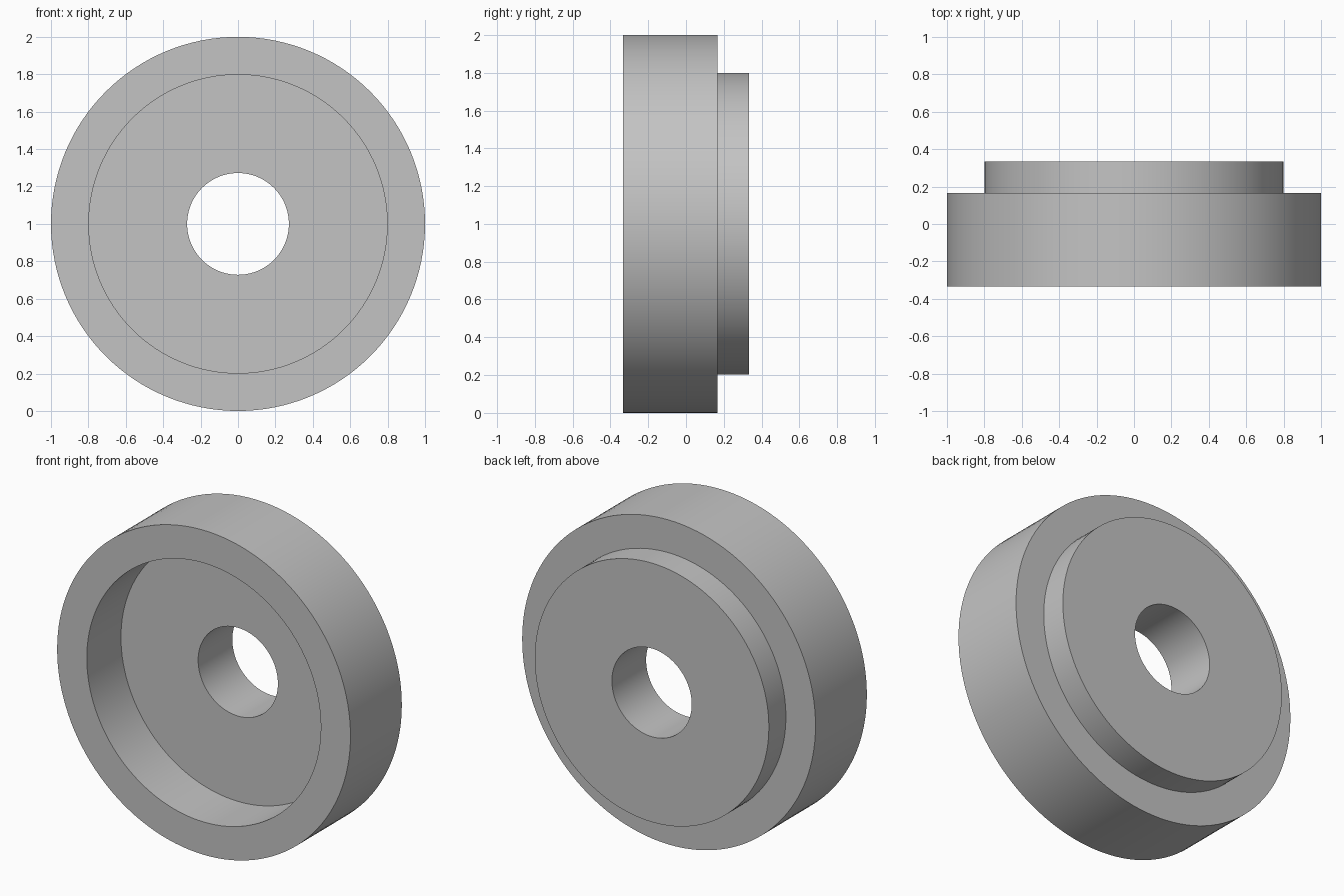
import bpy, bmesh, math
from mathutils import Vector

cube = bpy.data.objects.get("Cube")
if cube:
    bpy.data.objects.remove(cube, do_unlink=True)

SEGMENTS = 128
OUTER, STEP, BORE = 1.0, 0.798, 0.272
FRONT, FLOOR, SHOULDER, BACK = -0.333, 0.0, 0.167, 0.333

# Plain grey material
grey = bpy.data.materials.new("plain grey")
grey.use_nodes = True
colour = (0.55, 0.55, 0.55, 1)
grey.diffuse_color = colour
grey.node_tree.nodes["Principled BSDF"].inputs["Base Color"].default_value = colour

# Closed cross-section as (radius, y): rim, recess, bore, rear boss, shoulder
profile = [(OUTER, FRONT), (STEP, FRONT), (STEP, FLOOR), (BORE, FLOOR),
           (BORE, BACK), (STEP, BACK), (STEP, SHOULDER), (OUTER, SHOULDER)]

# Revolve the section around the y axis
bm = bmesh.new()
verts = [bm.verts.new((r, y, 0)) for r, y in profile]
edges = [bm.edges.new((v, verts[(i + 1) % len(verts)])) for i, v in enumerate(verts)]
bmesh.ops.spin(bm, geom=verts + edges, cent=Vector(), axis=(0, 1, 0),
               angle=2 * math.pi, steps=SEGMENTS, use_merge=True)
bmesh.ops.remove_doubles(bm, verts=bm.verts, dist=1e-4)
bmesh.ops.recalc_face_normals(bm, faces=bm.faces)
mesh = bpy.data.meshes.new("stepped_ring")
bm.to_mesh(mesh)
bm.free()
mesh.materials.append(grey)

# Place the ring upright on the ground
ring = bpy.data.objects.new("stepped_ring", mesh)
ring.location.z = OUTER
bpy.context.collection.objects.link(ring)
bpy.ops.object.select_all(action="DESELECT")
ring.select_set(True)
bpy.context.view_layer.objects.active = ring
bpy.ops.object.shade_smooth_by_angle(angle=math.radians(30))
